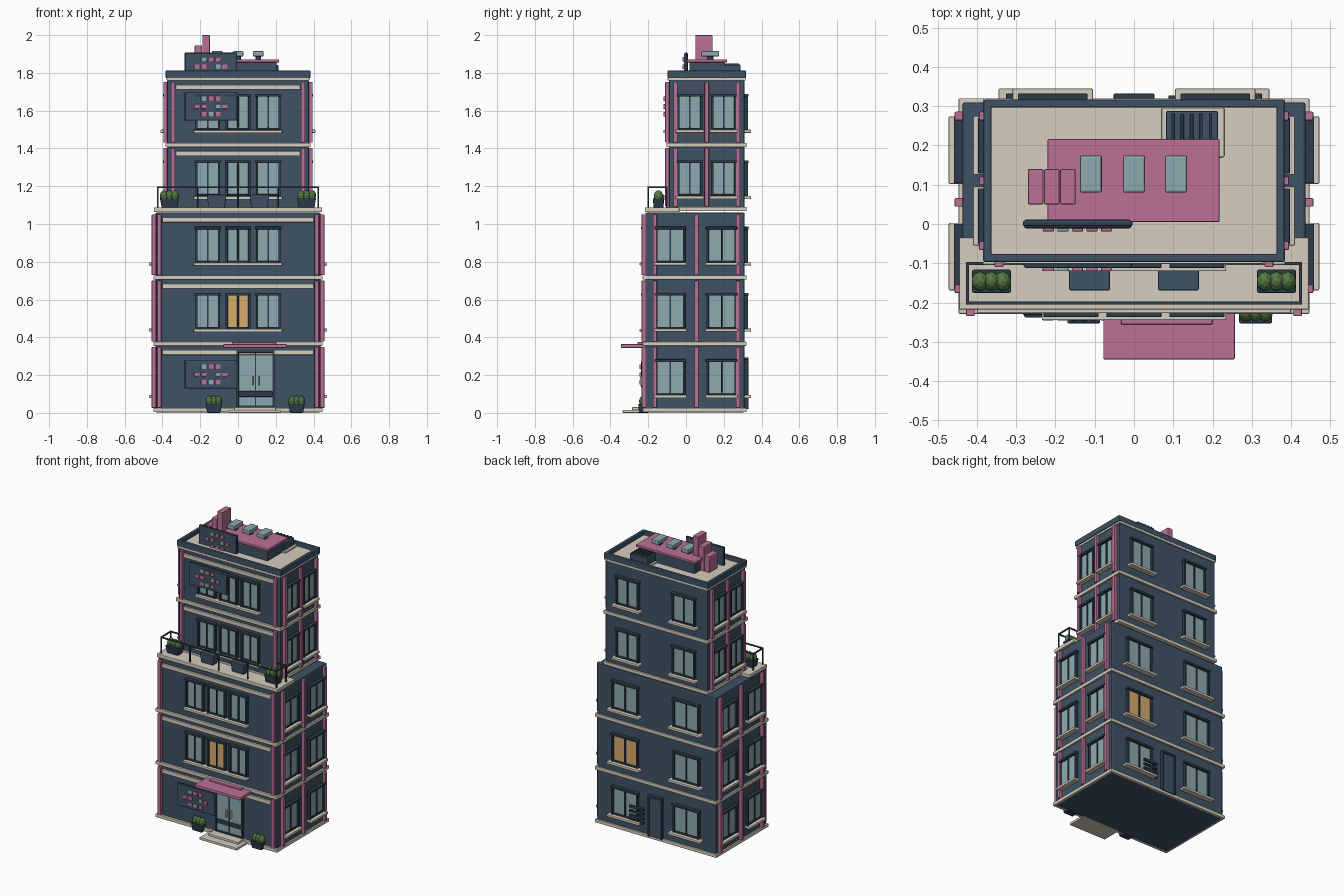
import bpy, bmesh, math
from mathutils import Matrix, Vector

COL = dict(
    navy=(0.05, 0.085, 0.13, 1), dark=(0.026, 0.047, 0.07, 1), pink=(0.50, 0.16, 0.30, 1),
    beige=(0.67, 0.61, 0.52, 1), glass=(0.27, 0.40, 0.43, 1), lit=(0.67, 0.41, 0.15, 1),
    green=(0.09, 0.19, 0.06, 1))
MATS = {}
for k, c in COL.items():
    MATS[k] = bpy.data.materials.new(k)
    MATS[k].diffuse_color = c


def finish(name, bm, mat, bevel=0.0):
    me = bpy.data.meshes.new(name)
    bm.to_mesh(me)
    bm.free()
    me.materials.append(MATS[mat])
    ob = bpy.data.objects.new(name, me)
    bpy.context.collection.objects.link(ob)
    if bevel:
        m = ob.modifiers.new("bevel", 'BEVEL')
        m.width, m.segments, m.limit_method = bevel, 2, 'ANGLE'
    return ob


def boxes(name, mat, items, bevel=0.003):
    """One object from boxes given as (x0, x1, y0, y1, z0, z1)."""
    bm = bmesh.new()
    for x0, x1, y0, y1, z0, z1 in items:
        m = Matrix.Translation(((x0 + x1) / 2, (y0 + y1) / 2, (z0 + z1) / 2))
        bmesh.ops.create_cube(bm, size=1, matrix=m @ Matrix.Diagonal(
            (abs(x1 - x0), abs(y1 - y0), abs(z1 - z0), 1)))
    return finish(name, bm, mat, bevel)


def on_face(face, wall, u0, u1, d0, d1, z0, z1):
    """Box on a wall: u runs along the wall, d is the depth out of it."""
    a, b = wall + d0, wall + d1
    if face == 'front':
        return (u0, u1, -b, -a, z0, z1)
    if face == 'back':
        return (u0, u1, a, b, z0, z1)
    if face == 'right':
        return (a, b, u0, u1, z0, z1)
    return (-b, -a, u0, u1, z0, z1)


def window(name, face, wall, u, w, z0, lit=False, sill=0.0):
    h, t = 0.165, 0.012
    F = lambda *a: on_face(face, wall, *a)
    l, r, z1 = u - w / 2, u + w / 2, z0 + h
    boxes(name + "_glass", 'lit' if lit else 'glass', [F(l, r, -0.01, 0.006, z0, z1)], 0)
    boxes(name + "_frame", 'dark', [
        F(l - t, l, -0.01, 0.018, z0 - 0.01, z1), F(r, r + t, -0.01, 0.018, z0 - 0.01, z1),
        F(l - t - 0.004, r + t + 0.004, -0.01, 0.022, z1, z1 + 0.014),
        F(l, r, -0.01, 0.014, z0 - 0.01, z0),
        F(u - 0.004, u + 0.004, -0.01, 0.014, z0, z1)], 0.002)
    if sill:
        boxes(name + "_sill", 'beige', [F(u - sill / 2, u + sill / 2, -0.01, 0.035,
                                          z0 - 0.026, z0 - 0.01)])


# Storeys: walls, bands, pilasters and windows
STEP = 0.351
for i in range(5):
    low = i < 3
    z = 0.015 + STEP * i + (0.012 if i == 3 else 0)
    zw = 0.015 + STEP * i + 0.09
    top = 0.015 + STEP * (i + 1) - 0.013
    hx, yf, yb = (0.437, 0.215, 0.31) if low else (0.375, 0.09, 0.31)
    n = f"floor_{i + 1}"
    boxes(n + "_walls", 'navy', [(-hx, hx, -yf, yb, z - (0.012 if i == 0 else 0), top + 0.005)], 0.006)
    boxes(n + "_band", 'beige', [(-hx - 0.01, hx + 0.01, -yf - 0.014, yb + 0.01, z - 0.011, z + 0.011)])
    fx = 0.40 if low else 0.33
    boxes(n + "_fascia", 'beige', [on_face('front', yf, -fx, fx, -0.01, 0.012, top - 0.046, top - 0.02)])
    px = 0.417 if low else 0.344
    ys = (-0.165, 0.055, 0.275) if low else (-0.055, 0.11, 0.275)
    p = [on_face('front', yf, s * px - 0.011, s * px + 0.011, -0.01, 0.02, z + 0.012, top - 0.004)
         for s in (-1, 1)]
    p += [on_face(f, hx, y - 0.011, y + 0.011, -0.01, 0.02, z + 0.012, top - 0.004)
          for f in ('left', 'right') for y in ys]
    boxes(n + "_pilasters", 'pink', p)
    # front windows share one long sill
    if i:
        for j, u in enumerate((-0.16, 0, 0.16)):
            window(f"{n}_front_window_{j}", 'front', yf, u, 0.108, zw, lit=(i == 1 and j == 1))
        boxes(n + "_front_sill", 'beige', [on_face('front', yf, -0.235, 0.235, -0.01, 0.03,
                                                   zw - 0.028, zw - 0.012)])
    for f in ('left', 'right'):
        for j, u in enumerate((-0.083, 0.188) if low else (0.02, 0.2)):
            window(f"{n}_{f}_window_{j}", f, hx, u, 0.135 if low else 0.11, zw,
                   sill=0.172 if low else 0.15)
    for s in (-1, 1):
        window(f"{n}_back_window_{s}", 'back', yb, s * (0.225 if low else 0.207),
               0.17 if low else 0.145, zw, lit=(i == 1 and s == 1), sill=0.24 if low else 0.205)


# Signs with coloured tiles
def sign(name, y, zc):
    boxes(name + "_panel", 'navy', [(-0.28, -0.007, y, y + 0.022, zc - 0.072, zc + 0.072)], 0.005)
    boxes(name + "_rim", 'dark', [(-0.283, -0.004, y + 0.006, y + 0.018, zc - 0.075, zc + 0.075)])
    tiles = {'pink': [], 'glass': []}
    cells = [(-1, 1), (0, 1), (1, 1), (-2, 0), (-1, 0), (1, 0), (2, 0), (-1, -1), (0, -1), (1, -1)]
    for c, r in cells:
        x, z = -0.144 + c * 0.037, zc + r * 0.041
        k = 'glass' if (c, r) in ((-1, 1), (1, 0), (0, -1)) else 'pink'
        tiles[k].append((x - 0.014, x + 0.014, y - 0.008, y + 0.004, z - 0.012, z + 0.012))
    for k, t in tiles.items():
        boxes(f"{name}_{k}_tiles", k, t, 0.002)


sign("entrance_sign", -0.238, 0.203)
sign("upper_sign", -0.112, 1.622)
sign("roof_sign", -0.011, 1.832)

# Entrance door, canopy and steps
boxes("entrance_glass", 'glass', [(0.003, 0.183, -0.225, -0.2, 0.03, 0.32)], 0)
boxes("entrance_frame", 'dark', [(-0.008, 0.004, -0.232, -0.2, 0.02, 0.325), (0.182, 0.194, -0.232, -0.2, 0.02, 0.325),
      (-0.008, 0.194, -0.232, -0.2, 0.318, 0.33), (0.09, 0.096, -0.23, -0.2, 0.03, 0.32),
      (0.004, 0.182, -0.228, -0.2, 0.085, 0.115), (0.004, 0.182, -0.23, -0.2, 0.025, 0.04)], 0.002)
boxes("entrance_handles", 'beige', [(x - 0.004, x + 0.004, -0.243, -0.225, 0.145, 0.195) for x in (0.077, 0.109)], 0.002)
boxes("canopy", 'pink', [(-0.078, 0.257, -0.345, -0.2, 0.344, 0.364), (-0.033, 0.2, -0.256, -0.21, 0.362, 0.374)])
boxes("entrance_steps", 'beige', [(-0.05, 0.225, -0.335, -0.2, 0, 0.016), (-0.02, 0.2, -0.285, -0.2, 0.014, 0.03)])

# Back door and louvre vent
boxes("back_door", 'navy', [(-0.042, 0.042, 0.3, 0.326, 0.02, 0.28)])
boxes("back_door_frame", 'dark', [(-0.052, -0.04, 0.3, 0.332, 0.02, 0.292), (0.04, 0.052, 0.3, 0.332, 0.02, 0.292),
      (-0.052, 0.052, 0.3, 0.332, 0.28, 0.294)])
boxes("back_vent", 'dark', [(0.088, 0.19, 0.3, 0.328, 0.085 + k * 0.03, 0.1 + k * 0.03) for k in range(4)], 0.002)


# Tapered pots, with optional shrubs
def pot(name, x, y, z, w, d, h, shrub=True):
    bm = bmesh.new()
    bmesh.ops.create_cube(bm, size=1, matrix=Matrix.Translation((x, y, z + h / 2)) @ Matrix.Diagonal((w, d, h, 1)))
    for v in bm.verts:
        if v.co.z < z + h / 2:
            v.co.x = x + (v.co.x - x) * 0.82
            v.co.y = y + (v.co.y - y) * 0.82
    finish(name, bm, 'dark' if shrub else 'navy', 0.004)
    if shrub:
        bm = bmesh.new()
        for k in (-1, 0, 1):
            m = Matrix.Translation((x + k * w * 0.29, y, z + h + 0.014)) @ Matrix.Diagonal((w * 0.22, d * 0.42, 0.03, 1))
            bmesh.ops.create_icosphere(bm, subdivisions=2, radius=1, matrix=m)
        finish(name + "_shrub", bm, 'green')


pot("entrance_planter_left", -0.128, -0.226, 0, 0.085, 0.055, 0.048)
pot("entrance_planter_right", 0.31, -0.226, 0, 0.085, 0.055, 0.048)
for s in (-1, 1):
    pot(f"terrace_planter_{s}", s * 0.363, -0.146, 1.085, 0.1, 0.06, 0.05)
    pot(f"terrace_tub_{s}", s * 0.113, -0.142, 1.085, 0.105, 0.055, 0.07, False)

# Terrace slab and railing
boxes("terrace_slab", 'beige', [(-0.445, 0.445, -0.218, -0.035, 1.063, 1.087)])
rail = [(-0.428, 0.428, -0.205, -0.197, 1.19, 1.199)]
rail += [(-0.428 + k * 0.212, -0.42 + k * 0.212, -0.205, -0.197, 1.08, 1.195) for k in range(5)]
for s in (-1, 1):
    rail += [(s * 0.428, s * 0.42, -0.205, -0.097, 1.19, 1.199), (s * 0.428, s * 0.42, -0.105, -0.097, 1.08, 1.195)]
rail += [(s * 0.428, s * 0.36, -0.105, -0.097, 1.19, 1.199) for s in (-1, 1)]
boxes("terrace_railing", 'dark', rail, 0.0015)

# Roof deck, cornice and parapet
boxes("roof_deck", 'beige', [(-0.37, 0.37, -0.085, 0.305, 1.75, 1.785)], 0)
boxes("roof_cornice", 'beige', [(-0.378, 0.378, -0.097, 0.316, 1.76, 1.776)])
X, Y0, Y1, T = 0.383, -0.097, 0.317, 0.02
boxes("parapet", 'navy', [(-X, X, Y0, Y0 + T, 1.773, 1.812), (-X, X, Y1 - T, Y1, 1.773, 1.812),
      (-X, -X + T, Y0, Y1, 1.773, 1.812), (X - T, X, Y0, Y1, 1.773, 1.812)], 0.004)

# Rooftop house, skylights, chimneys and cooling unit
boxes("roof_house", 'navy', [(-0.205, 0.205, 0.018, 0.203, 1.78, 1.858)], 0.004)
boxes("roof_house_top", 'pink', [(-0.22, 0.218, 0.005, 0.216, 1.856, 1.872)])
sx = (-0.11, 0, 0.107)
boxes("skylights", 'glass', [(x - 0.028, x + 0.028, 0.08, 0.175, 1.887, 1.915) for x in sx], 0.005)
boxes("skylight_feet", 'dark', [(x - 0.015, x + 0.015, 0.11, 0.145, 1.868, 1.89) for x in sx])
boxes("chimneys", 'pink', [(x, x + 0.039, 0.05, 0.14, 1.78, z)
      for x, z in ((-0.27, 1.89), (-0.229, 1.945), (-0.188, 2.0))])
boxes("cooling_pad", 'beige', [(0.07, 0.23, 0.17, 0.296, 1.78, 1.795)])
boxes("cooling_unit", 'navy', [(0.082, 0.214, 0.18, 0.288, 1.79, 1.842)], 0.004)
boxes("cooling_ribs", 'dark', [(0.095 + k * 0.024, 0.103 + k * 0.024, 0.19, 0.282, 1.838, 1.85) for k in range(5)], 0.002)
